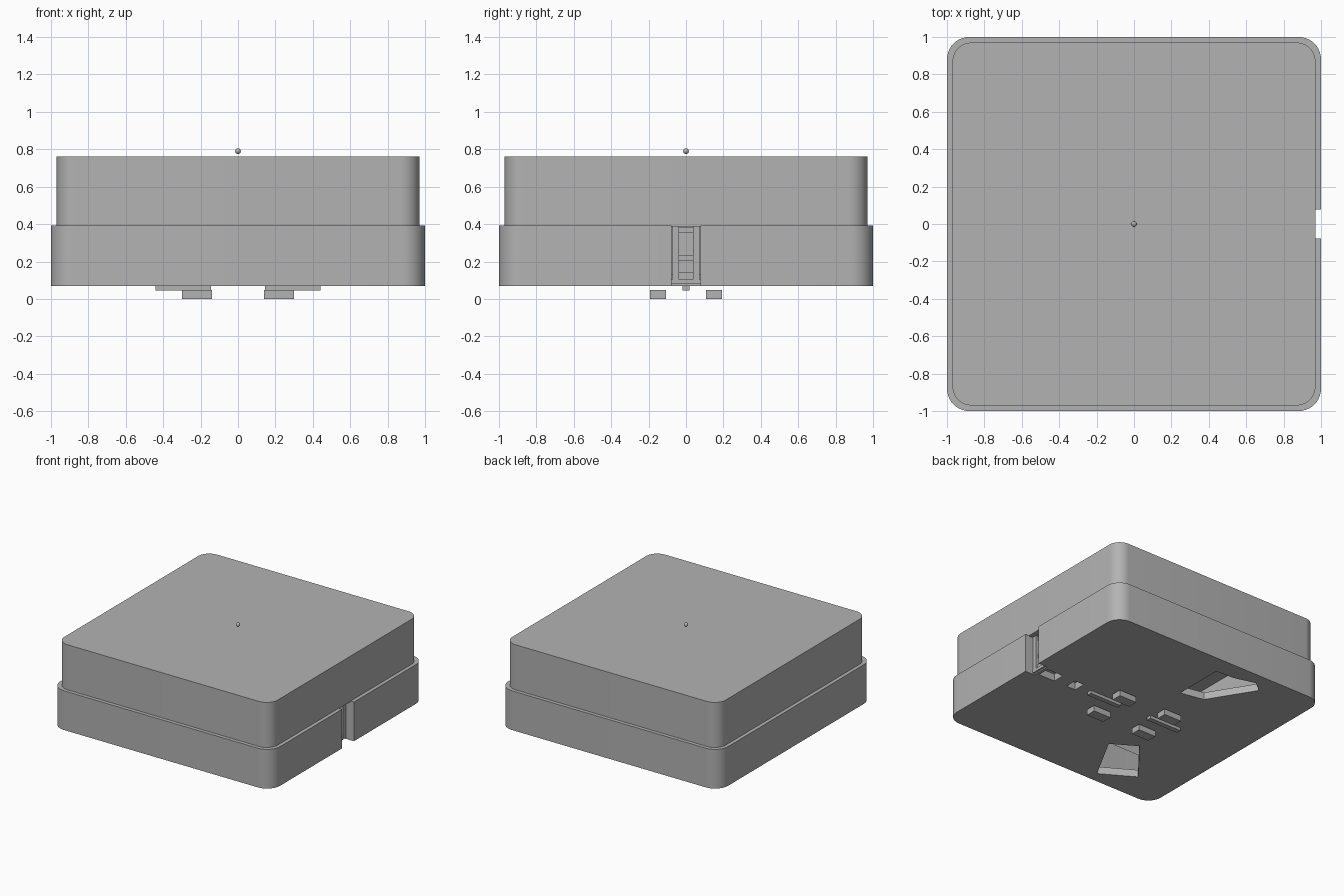
import bpy, bmesh, math

if "Cube" in bpy.data.objects:
    bpy.data.objects.remove(bpy.data.objects["Cube"], do_unlink=True)

grey = bpy.data.materials.new("light grey plastic")
grey.use_nodes = True
colour = (0.45, 0.45, 0.45, 1)
grey.diffuse_color = colour
grey.node_tree.nodes["Principled BSDF"].inputs["Base Color"].default_value = colour


def prism(name, outline, z0, z1):
    """Extrude a flat outline from z0 up to z1."""
    bm = bmesh.new()
    base = bm.faces.new([bm.verts.new((x, y, z0)) for x, y in outline])
    top = bmesh.ops.extrude_face_region(bm, geom=[base])["geom"]
    verts = [v for v in top if isinstance(v, bmesh.types.BMVert)]
    bmesh.ops.translate(bm, verts=verts, vec=(0, 0, z1 - z0))
    bmesh.ops.recalc_face_normals(bm, faces=bm.faces)
    mesh = bpy.data.meshes.new(name)
    bm.to_mesh(mesh)
    bm.free()
    mesh.materials.append(grey)
    obj = bpy.data.objects.new(name, mesh)
    bpy.context.collection.objects.link(obj)
    return obj


def rect(x0, x1, y0, y1):
    return [(x0, y0), (x1, y0), (x1, y1), (x0, y1)]


def rounded(half, radius, steps=10):
    """Square outline with rounded corners."""
    points = []
    for quarter in range(4):
        mid = math.pi / 4 + quarter * math.pi / 2
        cx = math.copysign(half - radius, math.cos(mid))
        cy = math.copysign(half - radius, math.sin(mid))
        for i in range(steps + 1):
            a = math.pi / 2 * (quarter + i / steps)
            points.append((cx + radius * math.cos(a), cy + radius * math.sin(a)))
    return points


def cut(obj, cutters):
    """Subtract the cutters, bake the result and remove them."""
    for c in cutters:
        c.hide_render = True
        mod = obj.modifiers.new("cut", "BOOLEAN")
        mod.operation = "DIFFERENCE"
        mod.solver = "EXACT"
        mod.object = c
    graph = bpy.context.evaluated_depsgraph_get()
    mesh = bpy.data.meshes.new_from_object(obj.evaluated_get(graph))
    obj.modifiers.clear()
    obj.data = mesh
    for c in cutters:
        bpy.data.objects.remove(c, do_unlink=True)


def smooth(obj):
    bpy.ops.object.select_all(action="DESELECT")
    obj.select_set(True)
    bpy.context.view_layer.objects.active = obj
    bpy.ops.object.shade_smooth_by_angle(angle=math.radians(30))


# Base tray: hollow, with a cable notch in one wall and openings in the floor
base = prism("base_tray", rounded(1, 0.12), 0.07, 0.392)
angled = [(-0.18, -0.51), (-0.38, -0.39), (-0.67, -0.75), (-0.40, -0.91)]
wide = [(-0.10, 0.42), (-0.30, 0.46), (-0.53, 0.83),
        (-0.44, 0.90), (-0.26, 0.85), (-0.10, 0.845)]
cut(base, [
    prism("cavity_cutter", rounded(0.92, 0.06), 0.13, 0.5),
    prism("notch_cutter", rect(0.915, 1.1, -0.077, 0.077), -0.1, 0.6),
    prism("angled_cutter", angled, 0, 0.2),
    prism("wide_cutter", wide, 0, 0.2),
    prism("inner_port_cutter", rect(0.535, 0.62, -0.05, 0.05), 0, 0.2),
    prism("outer_port_cutter", rect(0.74, 0.89, -0.05, 0.05), 0, 0.2),
])
smooth(base)

# Lid: hollow cover with a slightly smaller outline
lid = prism("lid", rounded(0.97, 0.10), 0.388, 0.762)
cut(lid, [prism("lid_cutter", rounded(0.93, 0.06), 0.3, 0.72)])
smooth(lid)

# Cable notch: back plate, side posts, sill and clamp ribs
prism("notch_back", rect(0.88, 0.9, -0.08, 0.08), 0.10, 0.39)
for side, label in ((1, "left"), (-1, "right")):
    inner, outer = sorted((side * 0.038, side * 0.072))
    prism("notch_post_" + label, rect(0.895, 0.93, inner, outer), 0.10, 0.39)
prism("notch_sill", rect(0.89, 0.93, -0.077, 0.077), 0.08, 0.105)
for z in (0.13, 0.22, 0.37):
    prism("clamp_rib", rect(0.895, 0.912, -0.038, 0.038), z - 0.015, z + 0.015)

# Underside rails and the separate feet either side of them
for side in (1, -1):
    x0, x1 = sorted((side * 0.145, side * 0.44))
    prism("rail", rect(x0, x1, -0.02, 0.02), 0.045, 0.075)
    x0, x1 = sorted((side * 0.14, side * 0.30))
    for y in (-0.15, 0.15):
        prism("foot", rect(x0, x1, y - 0.042, y + 0.042), 0, 0.048)

# Small bead above the lid
bpy.ops.mesh.primitive_uv_sphere_add(segments=24, ring_count=12, radius=0.015,
                                     location=(0, 0, 0.79))
bead = bpy.context.object
bead.name = "bead"
bead.data.materials.append(grey)
smooth(bead)
